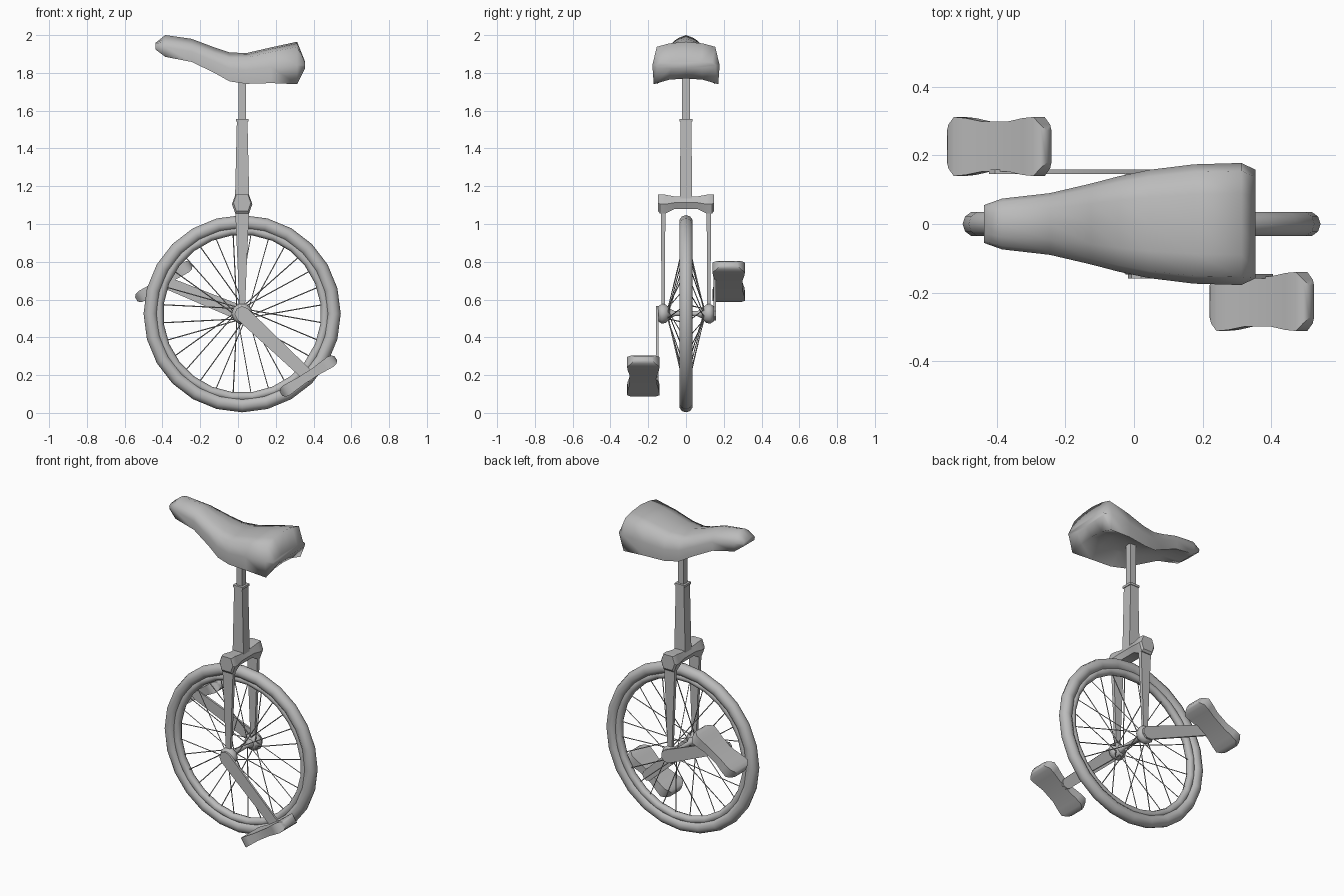
import bpy, bmesh, math
from mathutils import Vector, Matrix

cube = bpy.data.objects.get("Cube")
if cube:
    bpy.data.objects.remove(cube, do_unlink=True)

grey = bpy.data.materials.new("plain grey")
GREY = (0.5, 0.5, 0.5, 1)
grey.diffuse_color = GREY
grey.use_nodes = True
grey.node_tree.nodes["Principled BSDF"].inputs["Base Color"].default_value = GREY

CX, CZ = 0.022, 0.525          # wheel axle
HUB = Vector((CX, 0, CZ))


def finish(name, bm, angle=35):
    bmesh.ops.recalc_face_normals(bm, faces=bm.faces)
    mesh = bpy.data.meshes.new(name)
    bm.to_mesh(mesh)
    bm.free()
    mesh.materials.append(grey)
    obj = bpy.data.objects.new(name, mesh)
    bpy.context.collection.objects.link(obj)
    bpy.ops.object.select_all(action='DESELECT')
    obj.select_set(True)
    bpy.context.view_layer.objects.active = obj
    bpy.ops.object.shade_smooth_by_angle(angle=math.radians(angle))
    return obj


def add_loft(bm, rings, closed=False):
    """Skin rings of points; cap the ends unless the loop is closed."""
    loops = [[bm.verts.new(p) for p in ring] for ring in rings]
    n = len(loops[0])
    pairs = list(zip(loops, loops[1:]))
    if closed:
        pairs.append((loops[-1], loops[0]))
    else:
        bm.faces.new(loops[0])
        bm.faces.new(loops[-1])
    for a, b in pairs:
        for i in range(n):
            j = (i + 1) % n
            bm.faces.new((a[i], a[j], b[j], b[i]))


def loft(name, rings, angle=35, closed=False):
    bm = bmesh.new()
    add_loft(bm, rings, closed)
    return finish(name, bm, angle)


def circle(r, n, phase=0):
    return [(r * math.cos(phase + math.tau * i / n),
             r * math.sin(phase + math.tau * i / n)) for i in range(n)]


def post(name, stations, y=0):
    """Upright rectangular bar from (z, half x, half y) stations."""
    return loft(name, [[(CX + sx * hx, y + sy * hy, z)
                        for sx, sy in ((-1, -1), (1, -1), (1, 1), (-1, 1))]
                       for z, hx, hy in stations])


def ring(name, major, minor, n, sides, phase=0):
    rings = [[(CX + (major + u) * c, v, CZ + (major + u) * s)
              for u, v in circle(minor, sides)]
             for c, s in circle(1, n, phase)]
    return loft(name, rings, 80, closed=True)


def turned(name, stations, n=10):
    """Round part along the axle from (y, radius) stations."""
    return loft(name, [[(CX + a, y, CZ + b) for a, b in circle(r, n)]
                       for y, r in stations], 60)


# Wheel
ring("tyre", 0.485, 0.037, 24, 10)
ring("rim", 0.443, 0.025, 24, 8, math.pi / 24)
turned("axle", [(-0.14, 0.02), (-0.09, 0.03), (-0.06, 0.014),
                (0.06, 0.014), (0.09, 0.03), (0.14, 0.02)])

# Laced spokes, alternating between the two hub flanges
bm = bmesh.new()
SPOKES = 28
for i in range(SPOKES):
    side = 1 if i % 2 else -1
    lean = 0.8 if (i // 2) % 2 else -0.8
    a = math.tau * (i + 0.5) / SPOKES
    p = HUB + Vector((0.035 * math.cos(a + lean), side * 0.095, 0.035 * math.sin(a + lean)))
    q = HUB + Vector((0.43 * math.cos(a), 0, 0.43 * math.sin(a)))
    turn = (q - p).to_track_quat('Z', 'Y')
    add_loft(bm, [[end + turn @ Vector((u, v, 0)) for u, v in circle(0.003, 4)]
                  for end in (p, q)])
finish("spokes", bm)

# Fork legs and hub caps on both sides
for side, label in ((-1, "right"), (1, "left")):
    post("fork_leg_" + label, [(0.55, 0.015, 0.009), (0.8, 0.025, 0.01),
                               (1.08, 0.037, 0.012)], side * 0.121)
    turned("hub_cap_" + label, [(side * y, r) for y, r in
                                ((0.085, 0.03), (0.105, 0.05), (0.128, 0.056), (0.147, 0.042))])

# Fork crown: six-sided bar, deeper at its ends
rings = []
for y, low, k in ((-0.148, 1.068, 0.85), (-0.138, 1.055, 1), (-0.11, 1.055, 1), (-0.06, 1.08, 0.9),
                  (0.06, 1.08, 0.9), (0.11, 1.055, 1), (0.138, 1.055, 1), (0.148, 1.068, 0.85)):
    top = 1.155 if abs(y) > 0.1 else 1.146
    mid = (low + top) / 2
    rings.append([(CX + k * x, y, z) for x, z in
                  ((-0.036, low), (0.036, low), (0.054, mid),
                   (0.036, top), (-0.036, top), (-0.054, mid))])
loft("fork_crown", rings)

# Frame tube, collar and seat post
post("frame_tube", [(1.12, 0.038, 0.031), (1.548, 0.028, 0.03)])
post("post_collar", [(1.542, 0.033, 0.034), (1.556, 0.033, 0.034)])
post("seat_post", [(1.5, 0.02, 0.02), (1.86, 0.02, 0.02)])

# Saddle with hollow underside, from nose to tail:
# (x, half width, bottom, top, shoulder height, hollow depth)
rings = []
for x, w, low, top, shoulder, hollow in (
        (-0.438, 0.055, 1.925, 1.958, 0.8, 0), (-0.385, 0.074, 1.885, 2.0, 0.72, 0),
        (-0.245, 0.09, 1.858, 1.98, 0.74, 0.02), (-0.125, 0.118, 1.80, 1.935, 0.78, 0.045),
        (-0.045, 0.139, 1.755, 1.908, 0.82, 0.07), (0.045, 0.158, 1.742, 1.905, 0.85, 0.08),
        (0.175, 0.174, 1.746, 1.935, 0.87, 0.07), (0.313, 0.178, 1.74, 1.965, 0.88, 0.03),
        (0.355, 0.158, 1.825, 1.86, 0.88, 0)):
    h = top - low
    right = [(w * 0.5, low + hollow * 0.8)]
    right += [(w * u, low + h * v) for u, v in
              ((0.96, 0), (1, 0.45), (0.87, shoulder), (0.5, (1 + shoulder) / 2 + 0.02))]
    left = [(-y, z) for y, z in reversed(right)]
    rings.append([(x, y, z) for y, z in [(0, low + hollow)] + right + [(0, top)] + left])
loft("saddle", rings, 85)

# Cranks and waisted pedals
for side, label, px, pz in ((-1, "right", 0.373, 0.195), (1, "left", -0.393, 0.695)):
    foot = Vector((px, 0, pz))
    along = (foot - HUB).normalized()
    across = Vector((-along.z, 0, along.x))
    outline = []
    for centre, r, start in ((HUB, 0.04, 90), (foot, 0.032, -90)):
        for step in range(5):
            a = math.radians(start + 45 * step)
            outline.append(centre + r * (math.cos(a) * along + math.sin(a) * across))
    loft("crank_" + label, [[p + Vector((0, side * y, 0)) for p in outline]
                            for y in (0.146, 0.159)])

    half = ((0.173, 0.047, 0.013), (0.16, 0.064, 0.026), (0.138, 0.086, 0.031),
            (0.1, 0.083, 0.028), (0.045, 0.073, 0.024))
    stations = [(-u, w, t) for u, w, t in half] + list(reversed(half))
    place = Matrix.Translation((px, side * 0.226, pz)) @ Matrix.Rotation(math.radians(-33), 4, 'Y')
    loft("pedal_" + label, [[place @ Vector((u, sy * w, sz * t))
                             for sy, sz in ((-1, -1), (1, -1), (1, 1), (-1, 1))]
                            for u, w, t in stations], 50)
